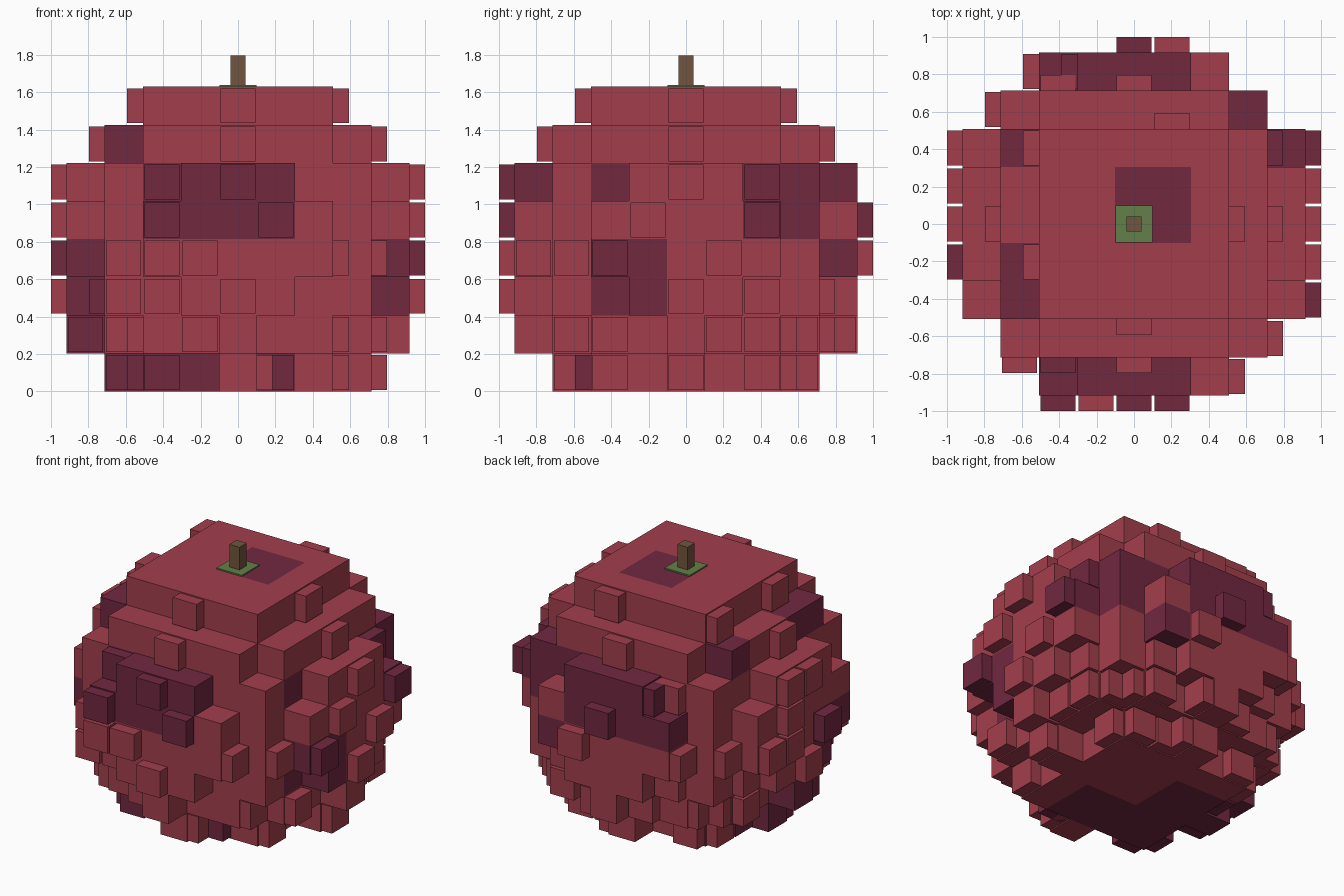
import bpy, bmesh

if "Cube" in bpy.data.objects:
    bpy.data.objects.remove(bpy.data.objects["Cube"])

P = 0.2037                                   # block pitch
REACH = [9, 16, 18, 20, 20, 18, 13, 8]       # squared radius of each layer, bottom to top


def material(name, rgb):
    m = bpy.data.materials.new(name)
    m.diffuse_color = (*rgb, 1)
    m.use_nodes = True
    m.node_tree.nodes["Principled BSDF"].inputs["Base Color"].default_value = m.diffuse_color
    return m


red = material("red_skin", (0.365, 0.049, 0.073))
plum = material("plum_patch", (0.168, 0.021, 0.051))
green = material("leaf_green", (0.124, 0.214, 0.065))
brown = material("stem_brown", (0.165, 0.090, 0.048))

cells = {(i, j, k) for k, r in enumerate(REACH)
         for i in range(-4, 5) for j in range(-4, 5) if i * i + j * j <= r}

# plum patches as inclusive block ranges: i0, i1, j0, j1, k0, k1
PATCHES = [
    (-2, 1, -4, -4, 4, 5), (-2, -2, -3, -3, 5, 5), (-3, -3, -2, -1, 6, 6),   # front
    (-4, -4, -2, -1, 1, 3), (-4, -4, 0, 0, 1, 1), (-3, -3, -2, -2, 2, 2),    # left
    (-3, -3, 2, 2, 6, 6), (4, 4, -2, -1, 2, 3), (3, 3, -2, -2, 2, 2),        # right
    (3, 3, -2, -2, 5, 5),
    (-1, 1, 4, 4, 5, 5), (-2, 1, 4, 4, 4, 4), (3, 4, 2, 3, 4, 5),            # back
    (2, 2, 3, 3, 5, 5), (2, 2, 4, 4, 3, 3), (0, 1, 0, 1, 7, 7),
    (-3, -1, -3, 1, 0, 0), (0, 1, -2, -1, 0, 0),                             # underside
]


def is_plum(c):
    return any(a <= c[0] <= b and d <= c[1] <= e and f <= c[2] <= g
               for a, b, d, e, f, g in PATCHES)


def add_box(bm, lo, hi, mat=0):
    v = [bm.verts.new((x, y, z)) for x in (lo[0], hi[0]) for y in (lo[1], hi[1])
         for z in (lo[2], hi[2])]
    for q in ((0, 1, 3, 2), (4, 6, 7, 5), (0, 4, 5, 1), (2, 3, 7, 6), (0, 2, 6, 4), (1, 5, 7, 3)):
        bm.faces.new([v[n] for n in q]).material_index = mat


def finish(bm, name, mats, fix_normals=True):
    if fix_normals:
        bmesh.ops.recalc_face_normals(bm, faces=bm.faces)
    me = bpy.data.meshes.new(name)
    bm.to_mesh(me)
    bm.free()
    for m in mats:
        me.materials.append(m)
    bpy.context.collection.objects.link(bpy.data.objects.new(name, me))


# fruit body: only the exposed block faces
bm = bmesh.new()
for c in sorted(cells):
    centre = [c[0] * P, c[1] * P, (c[2] + 0.5) * P]
    for axis in range(3):
        for s in (-1, 1):
            n = list(c)
            n[axis] += s
            if tuple(n) in cells:
                continue
            u, w = (axis + 1) % 3, (axis + 2) % 3
            ring = []
            for a, b in ((-1, -1), (1, -1), (1, 1), (-1, 1)):
                p = list(centre)
                p[axis] += s * P / 2
                p[u] += a * P / 2
                p[w] += b * P / 2
                ring.append(bm.verts.new(p))
            if s < 0:
                ring.reverse()
            bm.faces.new(ring).material_index = int(is_plum(c))
finish(bm, "fruit_body", [red, plum], False)

# small bumps on the outermost block of a row: columns listed per layer, bottom to top
BUMPS = {
    (1, -1): [(-3, -2, 1), (-4, -3, -1), (-3, -2, 0), (-3, -2, -1), (-2, 1), (-2, 0), (0,), (0,)],
    (1, 1): [(-2, 1, 2), (-3, -1, 2, 3), (-2, 2), (1,), (0,), (-2,), (0,), (1,)],
    (0, 1): [(-3, -2, 0, 2, 3), (-3, -2, 1, 2, 3, 4), (0, 2), (-4, -3, -2, 1), (-1, 2),
             (0, 2), (0,), (0,)],
    (0, -1): [(-2, 1, 2), (-3, 2, 3), (-2, 0, 2), (4, 3, 2, 1, -1), (1,), (0, 1, 4), (0,), (-1, 2)],
}
bm = bmesh.new()
H, D = 0.0935, 0.083                         # bump half width and depth
for (axis, s), layers in BUMPS.items():
    for k, columns in enumerate(layers):
        for t in columns:
            row = [c for c in cells if c[2] == k and c[1 - axis] == t]
            if not row:
                continue
            c = max(row, key=lambda q: s * q[axis])
            lo = [c[0] * P - H, c[1] * P - H, (k + 0.5) * P - H]
            hi = [v + 2 * H for v in lo]
            face = (c[axis] + s * 0.5) * P
            lo[axis], hi[axis] = sorted((face, face + s * D))
            add_box(bm, lo, hi, int(is_plum(c)))
finish(bm, "skin_bumps", [red, plum])

# leaf plate and stem
TOP = 8 * P
bm = bmesh.new()
add_box(bm, (-0.098, -0.098, TOP - 0.01), (0.098, 0.098, TOP + 0.009))
finish(bm, "leaf_plate", [green])
bm = bmesh.new()
add_box(bm, (-0.04, -0.04, TOP), (0.04, 0.04, 1.797))
finish(bm, "stem", [brown])
